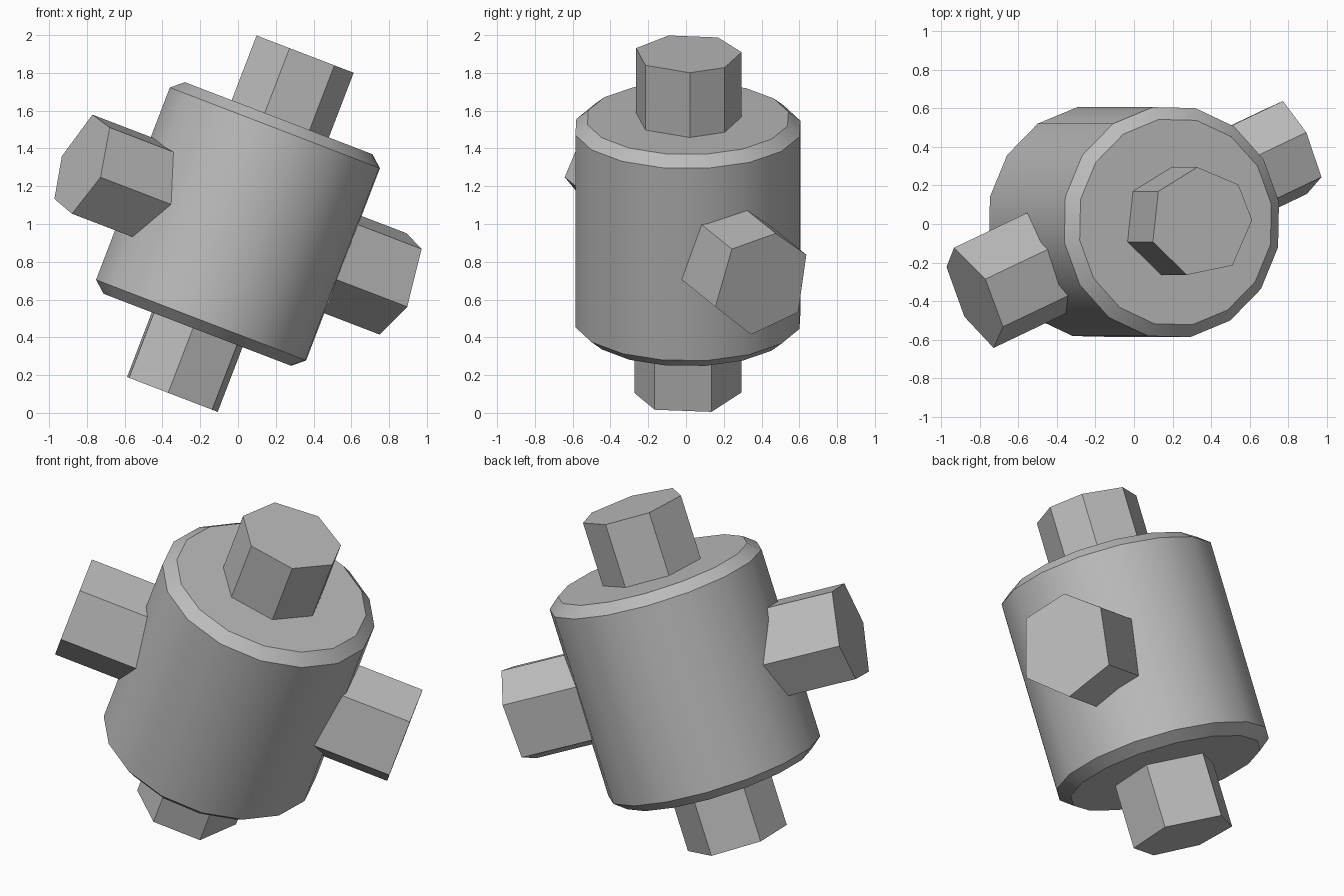
import bpy, bmesh
from math import radians, sin, cos
from mathutils import Matrix, Vector

old = bpy.data.objects.get("Cube")
if old:
    bpy.data.objects.remove(old, do_unlink=True)

grey = bpy.data.materials.new("plain_grey")
grey.use_nodes = True
colour = (0.5, 0.5, 0.5, 1)
grey.diffuse_color = colour
grey.node_tree.nodes["Principled BSDF"].inputs["Base Color"].default_value = colour

# Whole model leans sideways about the y axis
LEAN = Matrix.Translation((0, 0.01, 1.0)) @ Matrix.Rotation(radians(21), 4, "Y")


def loft(name, rings, angles, matrix):
    """Close a stack of (radius, height) rings with corners at the given angles."""
    bm = bmesh.new()
    loops = [[bm.verts.new((r * cos(radians(a)), r * sin(radians(a)), h)) for a in angles]
             for r, h in rings]
    n = len(angles)
    for low, high in zip(loops, loops[1:]):
        for i in range(n):
            j = (i + 1) % n
            bm.faces.new((low[i], low[j], high[j], high[i]))
    bm.faces.new(loops[0][::-1])
    bm.faces.new(loops[-1])
    bmesh.ops.recalc_face_normals(bm, faces=bm.faces)
    mesh = bpy.data.meshes.new(name)
    bm.to_mesh(mesh)
    bm.free()
    mesh.materials.append(grey)
    obj = bpy.data.objects.new(name, mesh)
    bpy.context.collection.objects.link(obj)
    obj.matrix_world = matrix
    bpy.ops.object.select_all(action="DESELECT")
    obj.select_set(True)
    bpy.context.view_layer.objects.active = obj
    bpy.ops.object.shade_smooth_by_angle(angle=radians(30))
    return obj


def facing(direction):
    """Frame whose z axis follows a horizontal direction and y axis the body axis."""
    n = Vector(direction)
    up = Vector((0, 0, 1))
    return Matrix((up.cross(n), up, n)).transposed().to_4x4()


# Drum with chamfered rims
drum = [(0.54, -0.6), (0.605, -0.545), (0.605, 0.545), (0.54, 0.6)]
loft("drum_body", drum, [i * 22.5 + 10 for i in range(16)], LEAN)

# Faceted pegs on both ends of the drum
peg = [(0.285, 0.4), (0.285, 0.967)]
loft("top_peg", peg, [2, 43, 94, 146, 201, 254, 308], LEAN)
loft("bottom_peg", [(r, -h) for r, h in peg], [26, 96, 155, 210, 265, 322], LEAN)

# Faceted pegs on opposite sides of the drum
t = radians(24)
side = (cos(t), sin(t), 0)
loft("left_peg", peg, [26, 74, 128, 198, 257, 317], LEAN @ facing(side))
loft("right_peg", peg, [-6, 55, 112, 180, 232, 292],
     LEAN @ facing([-c for c in side]))
